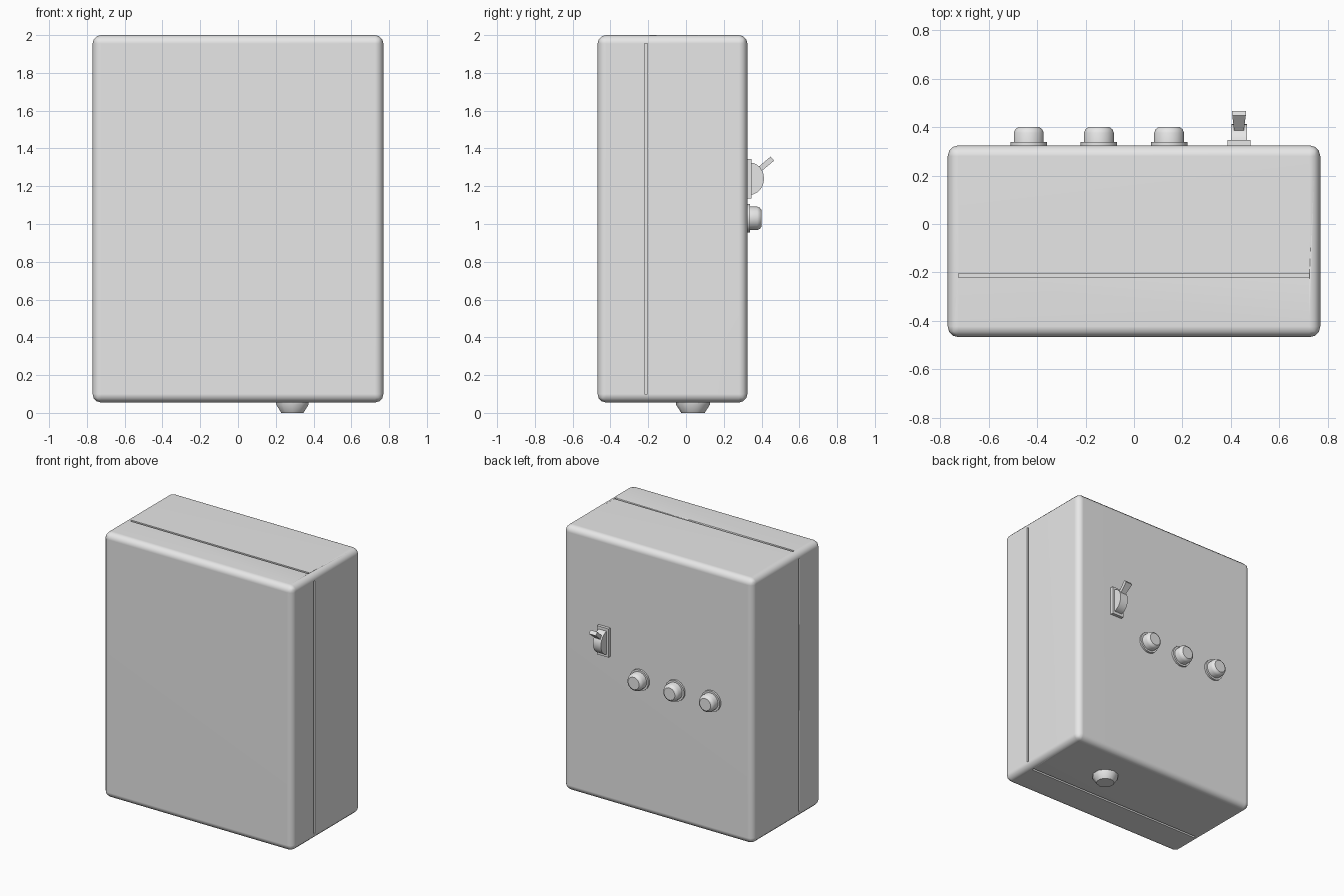
import bpy, bmesh, math
from mathutils import Matrix, Vector

if "Cube" in bpy.data.objects:
    bpy.data.objects.remove(bpy.data.objects["Cube"])

grey = bpy.data.materials.new("light_grey")
grey.use_nodes = True
colour = (0.8, 0.8, 0.8, 1)
grey.diffuse_color = colour
grey.node_tree.nodes["Principled BSDF"].inputs["Base Color"].default_value = colour


def finish(name, bm, angle=35):
    bmesh.ops.recalc_face_normals(bm, faces=bm.faces)
    mesh = bpy.data.meshes.new(name)
    bm.to_mesh(mesh)
    bm.free()
    mesh.materials.append(grey)
    obj = bpy.data.objects.new(name, mesh)
    bpy.context.collection.objects.link(obj)
    bpy.ops.object.select_all(action='DESELECT')
    obj.select_set(True)
    bpy.context.view_layer.objects.active = obj
    bpy.ops.object.shade_smooth_by_angle(angle=math.radians(angle))
    return obj


def add_box(bm, centre, size):
    m = Matrix.Translation(centre) @ Matrix.Diagonal((*size, 1))
    return bmesh.ops.create_cube(bm, size=1, matrix=m)["verts"]


def lathe(name, profile, sides, matrix):
    """Stack rings of (radius, height) along local z and cap both ends."""
    bm = bmesh.new()
    rings = []
    for r, h in profile:
        angles = [math.tau * (i + 0.5) / sides for i in range(sides)]
        rings.append([bm.verts.new((r * math.cos(a), r * math.sin(a), h)) for a in angles])
    for low, high in zip(rings, rings[1:]):
        for i in range(sides):
            j = (i + 1) % sides
            bm.faces.new((low[i], low[j], high[j], high[i]))
    bm.faces.new(rings[0])
    bm.faces.new(rings[-1])
    bm.transform(matrix)
    return finish(name, bm)


# Enclosure with rounded edges
half_w, front, back, low, high = 0.77, -0.468, 0.325, 0.055, 2.0
mid_y, mid_z = (front + back) / 2, (low + high) / 2
bm = bmesh.new()
add_box(bm, (0, mid_y, mid_z), (2 * half_w, back - front, high - low))
bmesh.ops.bevel(bm, geom=bm.edges[:], offset=0.045, segments=3, profile=0.5, affect='EDGES')
body = finish("enclosure", bm)

# Shallow lid seam cut into the four sides
seam_y, seam_w, depth = -0.213, 0.016, 0.012
bm = bmesh.new()
for x in (-half_w, half_w):
    add_box(bm, (x, seam_y, mid_z), (2 * depth, seam_w, high - low - 0.09))
for z in (low, high):
    add_box(bm, (0, seam_y, z), (2 * half_w - 0.09, seam_w, 2 * depth))
cutter = finish("seam_cutter", bm)
cutter.hide_render = True
cut = body.modifiers.new("seam", 'BOOLEAN')
cut.object = cutter
cut.operation = 'DIFFERENCE'
cut.solver = 'EXACT'
bpy.context.view_layer.objects.active = body
bpy.ops.object.modifier_apply(modifier=cut.name)
bpy.data.objects.remove(cutter)
weighted = body.modifiers.new("weighted_normals", 'WEIGHTED_NORMAL')
weighted.keep_sharp = True

# Three knobs, each with a collar, on the back panel
outward = Matrix.Rotation(-math.pi / 2, 4, 'X')
for i in range(3):
    place = Matrix.Translation((-0.435 + 0.29 * i, back, 1.03)) @ outward
    lathe(f"knob_collar_{i + 1}", [(0.077, -0.01), (0.077, 0.014)], 16, place)
    lathe(f"knob_{i + 1}", [(0.063, 0), (0.063, 0.052), (0.057, 0.066), (0.045, 0.075)], 16, place)

# Toggle switch: plate, half-round housing and tilted lever
switch = Vector((0.434, back, 1.24))
bm = bmesh.new()
add_box(bm, switch + Vector((0, 0.005, 0)), (0.094, 0.034, 0.21))
finish("switch_plate", bm)

bm = bmesh.new()
arc = [math.pi * i / 12 for i in range(13)]
rim = [bm.verts.new(switch + Vector((-0.032, 0.015 + 0.073 * math.sin(a), 0.085 * math.cos(a))))
       for a in arc]
face = bm.faces.new(rim)
side = bmesh.ops.extrude_face_region(bm, geom=[face])["geom"]
bmesh.ops.translate(bm, vec=(0.064, 0, 0),
                    verts=[v for v in side if isinstance(v, bmesh.types.BMVert)])
finish("switch_housing", bm)

bm = bmesh.new()
verts = add_box(bm, (0, 0, 0), (0.056, 0.1, 0.028))
for v in verts:
    if v.co.y < 0:
        v.co.x *= 0.65
bm.transform(Matrix.Translation((0.434, 0.419, 1.314)) @ Matrix.Rotation(math.radians(40), 4, 'X'))
finish("switch_lever", bm)

# Tapered cable gland underneath
lathe("cable_gland", [(0.062, 0), (0.09, 0.044), (0.09, 0.07)], 10,
      Matrix.Translation((0.288, 0.037, 0)))
